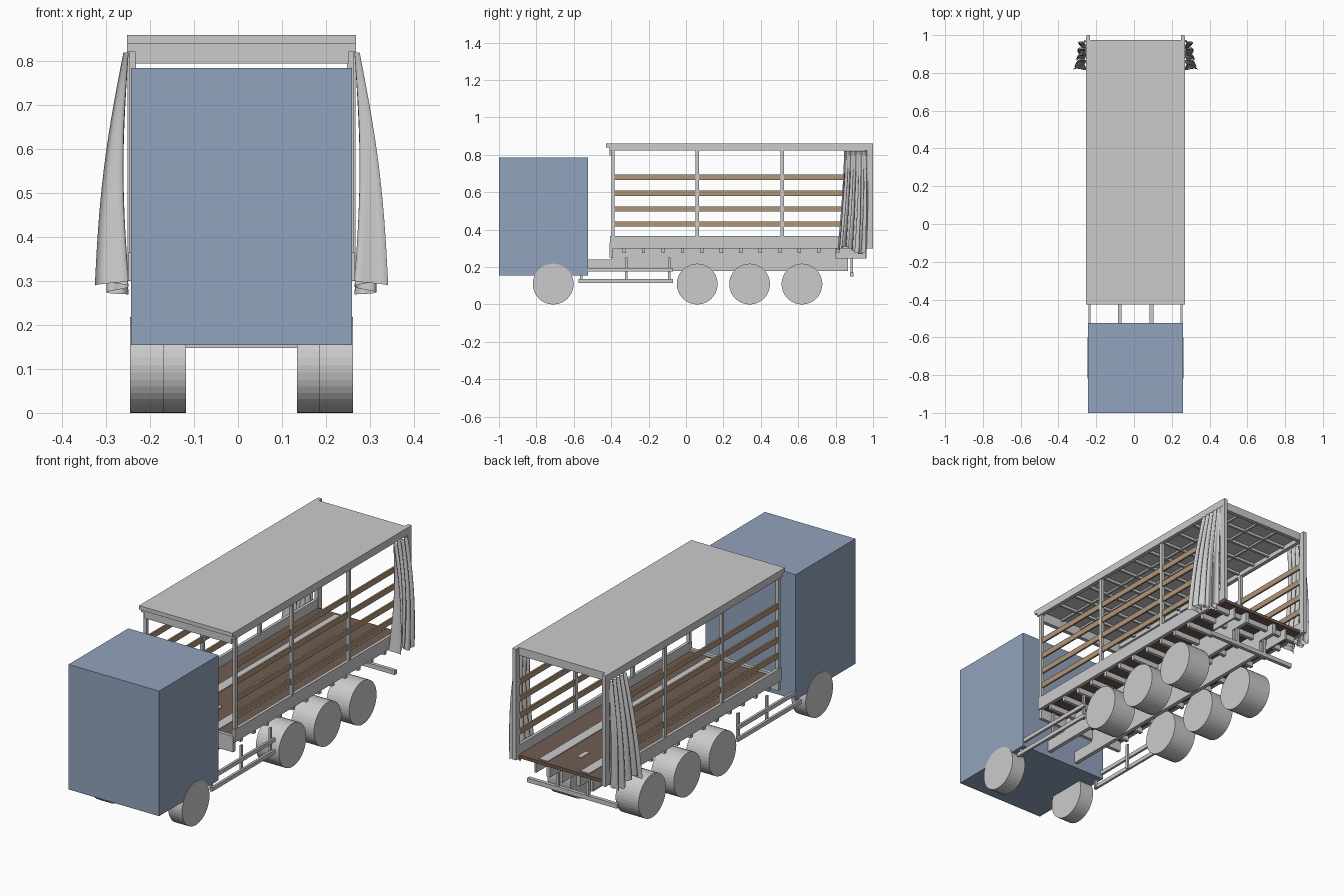
import bpy, bmesh, math

cube = bpy.data.objects.get("Cube")
if cube:
    bpy.data.objects.remove(cube, do_unlink=True)

CX = 0.008  # centre line of the vehicle


def material(name, rgb):
    m = bpy.data.materials.new(name)
    m.use_nodes = True
    m.diffuse_color = (*rgb, 1)
    m.node_tree.nodes["Principled BSDF"].inputs["Base Color"].default_value = (*rgb, 1)
    return m


GREY = material("light grey", (0.6, 0.6, 0.6))
BLUE = material("cab blue", (0.29, 0.37, 0.51))
TAN = material("slat wood", (0.43, 0.30, 0.19))
BROWN = material("floor brown", (0.165, 0.11, 0.085))


def finish(bm, name, mat):
    mesh = bpy.data.meshes.new(name)
    bmesh.ops.recalc_face_normals(bm, faces=bm.faces)
    bm.to_mesh(mesh)
    bm.free()
    ob = bpy.data.objects.new(name, mesh)
    bpy.context.collection.objects.link(ob)
    mesh.materials.append(mat)
    return ob


def box(name, x, y, z, mat=GREY):
    """Box from (min, max) pairs; x is measured from the centre line."""
    bm = bmesh.new()
    bmesh.ops.create_cube(bm, size=1)
    for v in bm.verts:
        for i, (a, b) in enumerate((x, y, z)):
            v.co[i] = (a + b) / 2 + v.co[i] * (b - a)
        v.co.x += CX
    return finish(bm, name, mat)


def pair(name, x, y, z, mat=GREY):
    """Matching boxes on the left (+x) and right sides."""
    box("left_" + name, x, y, z, mat)
    box("right_" + name, (-x[1], -x[0]), y, z, mat)


def wheel(name, side, y, width, radius=0.109):
    bm = bmesh.new()
    bmesh.ops.create_cone(bm, cap_ends=True, segments=40, radius1=radius,
                          radius2=radius, depth=width)
    for v in bm.verts:
        a, b, c = v.co
        v.co = (CX + side * (0.254 - width / 2) + c, y + a, radius + b)
    finish(bm, name, GREY)


def chassis_rail(name, x0, x1):
    """Stepped side profile pulled through the rail thickness."""
    outline = [(-0.535, 0.18), (0.865, 0.18), (0.865, 0.245), (0.965, 0.245),
               (0.965, 0.30), (-0.40, 0.30), (-0.40, 0.24), (-0.535, 0.24)]
    bm = bmesh.new()
    face = bm.faces.new([bm.verts.new((CX + x0, y, z)) for y, z in outline])
    out = bmesh.ops.extrude_face_region(bm, geom=[face])
    for v in out["geom"]:
        if isinstance(v, bmesh.types.BMVert):
            v.co.x += x1 - x0
    finish(bm, name, GREY)


def curtain(name, side):
    """Gathered cloth: a pleated sheet flaring out towards its hem."""
    cols, rows = 60, 14
    bm = bmesh.new()
    grid = []
    for r in range(rows + 1):
        t = r / rows
        line = []
        for c in range(cols + 1):
            u = c / cols
            fold = 0.5 + 0.5 * math.cos(u * math.tau * 4.5 + 0.8 * t * math.sin(5 * u))
            flare = t * (0.035 + 0.03 * (1 - u) ** 2)
            x = 0.257 + fold * (0.012 + flare) + 0.012 * math.sin(t * math.pi)
            y = 0.845 - 0.035 * t ** 1.5 + u * (0.125 + 0.03 * t)
            y += 0.008 * math.sin(u * math.tau * 9) * t
            z = 0.82 - t * (0.53 - 0.02 * math.sin(6 * u))
            line.append(bm.verts.new((CX + side * x, y, z)))
        grid.append(line)
    for a, b in zip(grid, grid[1:]):
        for c in range(cols):
            bm.faces.new((a[c], a[c + 1], b[c + 1], b[c]))
    ob = finish(bm, name, GREY)
    for p in ob.data.polygons:
        p.use_smooth = True


# Cab
box("cab", (-0.252, 0.252), (-1.0, -0.525), (0.155, 0.785), BLUE)

# Wheels
for side, label in ((1, "left"), (-1, "right")):
    wheel(label + "_front_wheel", side, -0.71, 0.078)
    for i, y in enumerate((0.06, 0.34, 0.62)):
        wheel(f"{label}_rear_wheel_{i + 1}", side, y, 0.128)
    curtain(label + "_curtain", side)

# Chassis and crossmembers
chassis_rail("left_chassis_rail", 0.074, 0.094)
chassis_rail("right_chassis_rail", -0.094, -0.074)
for i in range(13):
    y = -0.34 + i * 0.104
    box(f"floor_crossmember_{i + 1}", (-0.245, 0.245), (y, y + 0.018), (0.275, 0.302))

# Load floor with inlaid strips
box("load_floor", (-0.245, 0.245), (-0.40, 0.975), (0.302, 0.318), BROWN)
pair("floor_strip", (0.09, 0.14), (-0.38, 0.96), (0.318, 0.321))
for i in range(4):
    y = -0.22 + i * 0.33
    box(f"floor_plate_{i + 1}", (-0.012, 0.012), (y, y + 0.07), (0.318, 0.321))
box("floor_front_beam", (-0.25, 0.25), (-0.408, -0.39), (0.25, 0.33))

# Body sides: beams, posts and slats
pair("side_beam", (0.243, 0.258), (-0.405, 0.975), (0.30, 0.365))
for i, y in enumerate((-0.39, 0.06, 0.515)):
    pair(f"side_post_{i + 1}", (0.24, 0.256), (y - 0.009, y + 0.009), (0.36, 0.83))
pair("rear_post", (0.24, 0.26), (0.968, 1.0), (0.30, 0.86))
for i, z in enumerate((0.43, 0.51, 0.595, 0.68)):
    pair(f"side_slat_{i + 1}", (0.243, 0.252), (-0.385, 0.97), (z - 0.014, z + 0.014), TAN)

# Roof with headers and bows
box("roof_panel", (-0.26, 0.26), (-0.42, 0.975), (0.845, 0.86))
pair("roof_rail", (0.241, 0.261), (-0.41, 0.99), (0.822, 0.86))
box("front_header", (-0.243, 0.243), (-0.41, -0.39), (0.795, 0.845))
box("front_roof_lip", (-0.261, 0.261), (-0.427, -0.41), (0.84, 0.86))
box("rear_header", (-0.243, 0.243), (0.955, 0.975), (0.82, 0.85))
for i in range(11):
    y = -0.28 + i * 0.112
    box(f"roof_bow_{i + 1}", (-0.243, 0.243), (y, y + 0.012), (0.832, 0.846))
for i, x in enumerate((-0.12, 0, 0.12)):
    box(f"roof_stringer_{i + 1}", (x - 0.005, x + 0.005), (-0.39, 0.96), (0.836, 0.846))

# Side guards between the axles
for i, z in enumerate((0.125, 0.185)):
    pair(f"guard_bar_{i + 1}", (0.238, 0.25), (-0.575, -0.07), (z - 0.01, z + 0.01))
for i, y in enumerate((-0.56, -0.32, -0.09)):
    top = 0.19 if i == 0 else 0.25
    pair(f"guard_post_{i + 1}", (0.23, 0.24), (y - 0.007, y + 0.007), (0.115, top))

# Rear underrun bar
box("rear_bar", (-0.25, 0.25), (0.878, 0.896), (0.148, 0.17))
pair("rear_bar_hanger", (0.077, 0.091), (0.88, 0.894), (0.165, 0.25))
pair("rear_bracket_plate", (0.155, 0.165), (0.80, 0.96), (0.245, 0.302))
